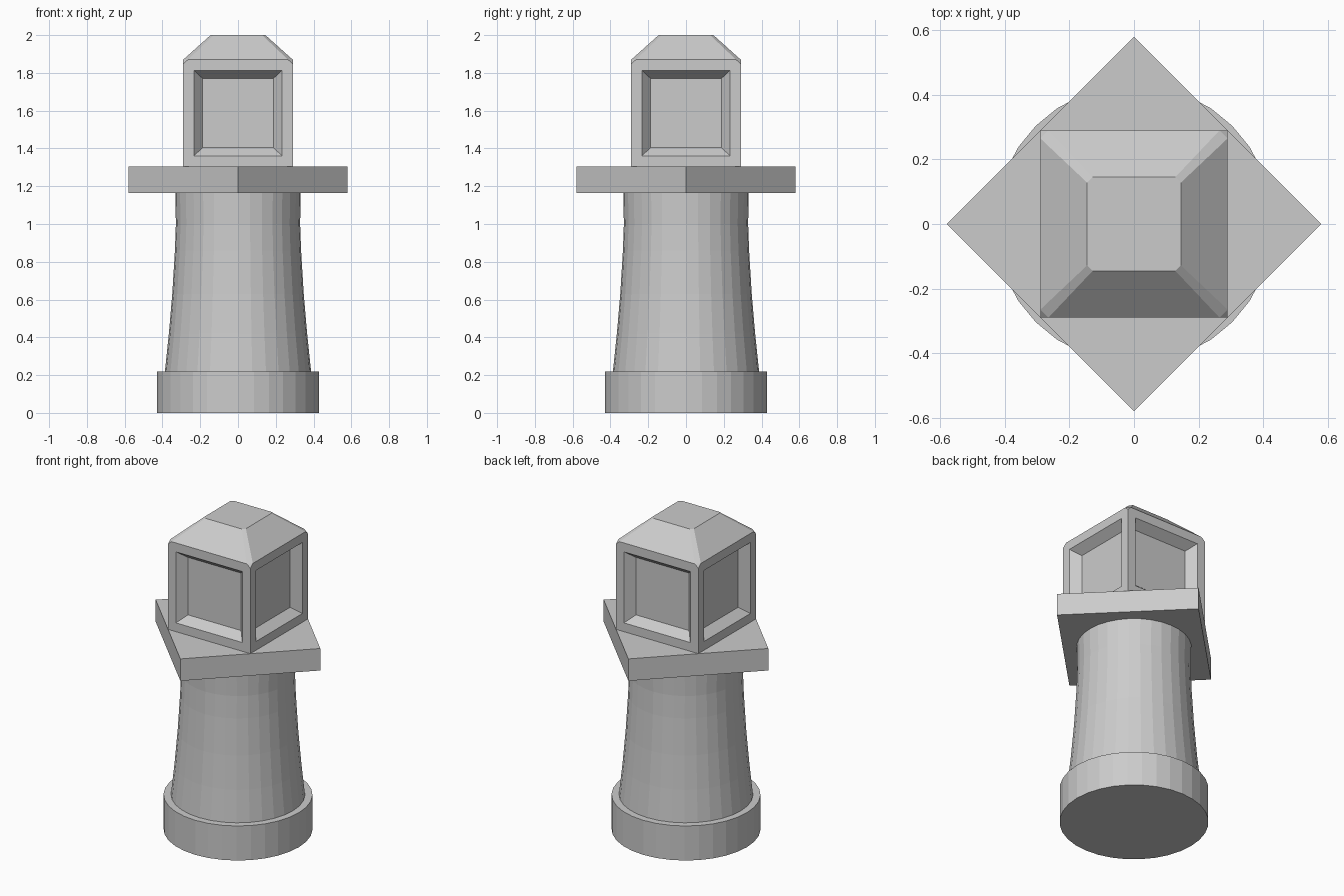
import bpy, bmesh, math
from mathutils import Vector

if "Cube" in bpy.data.objects:
    bpy.data.objects.remove(bpy.data.objects["Cube"])


def finish(bm, name):
    bmesh.ops.recalc_face_normals(bm, faces=bm.faces)
    me = bpy.data.meshes.new(name)
    bm.to_mesh(me)
    bm.free()
    ob = bpy.data.objects.new(name, me)
    bpy.context.collection.objects.link(ob)
    return ob


def lathe(name, profile, sides, turn=0.0):
    """Stack rings of (radius, z) and cap both ends."""
    bm = bmesh.new()
    rings = []
    for r, z in profile:
        angles = [turn + 2 * math.pi * i / sides for i in range(sides)]
        rings.append([bm.verts.new((r * math.cos(a), r * math.sin(a), z)) for a in angles])
    for low, high in zip(rings, rings[1:]):
        for i in range(sides):
            j = (i + 1) % sides
            bm.faces.new((low[i], low[j], high[j], high[i]))
    bm.faces.new(rings[0][::-1])
    bm.faces.new(rings[-1])
    return finish(bm, name)


# Round base, flared shaft and diamond platform
lathe("base", [(0.43, 0), (0.43, 0.22)], 32)
lathe("shaft", [(0.388, 0.21), (0.366, 0.42), (0.348, 0.63),
                (0.334, 0.86), (0.329, 1.0), (0.332, 1.17)], 32)
lathe("platform", [(0.58, 1.165), (0.58, 1.305)], 4)

# Lantern block with a hipped roof whose corner ridges are chamfered
corner = [(0.29, 0.29, 1.30), (0.29, 0.29, 1.848),
          (0.265, 0.29, 1.87), (0.29, 0.265, 1.87),
          (0.128, 0.145, 2.0), (0.145, 0.128, 2.0)]
bm = bmesh.new()
for sx in (-1, 1):
    for sy in (-1, 1):
        for x, y, z in corner:
            bm.verts.new((sx * x, sy * y, z))
bmesh.ops.convex_hull(bm, input=bm.verts)
bmesh.ops.dissolve_limit(bm, angle_limit=0.01, verts=bm.verts, edges=bm.edges)
lantern = finish(bm, "lantern")

# Tapered window recesses, one per side
bm = bmesh.new()
mid = 1.587
for k in range(4):
    a = k * math.pi / 2
    out = Vector((math.cos(a), math.sin(a), 0))
    side = Vector((-math.sin(a), math.cos(a), 0))
    loops = []
    for dist, w, h in ((0.236, 0.187, 0.183), (0.31, 0.251, 0.242)):
        loops.append([bm.verts.new(out * dist + side * (w * u) + Vector((0, 0, mid + h * v)))
                      for u, v in ((-1, -1), (1, -1), (1, 1), (-1, 1))])
    inner, outer = loops
    bm.faces.new(inner)
    bm.faces.new(outer[::-1])
    for i in range(4):
        j = (i + 1) % 4
        bm.faces.new((inner[i], outer[i], outer[j], inner[j]))
cutter = finish(bm, "window_cutter")
cutter.hide_render = True
cutter.display_type = 'WIRE'

cut = lantern.modifiers.new("windows", 'BOOLEAN')
cut.operation = 'DIFFERENCE'
cut.solver = 'EXACT'
cut.object = cutter
